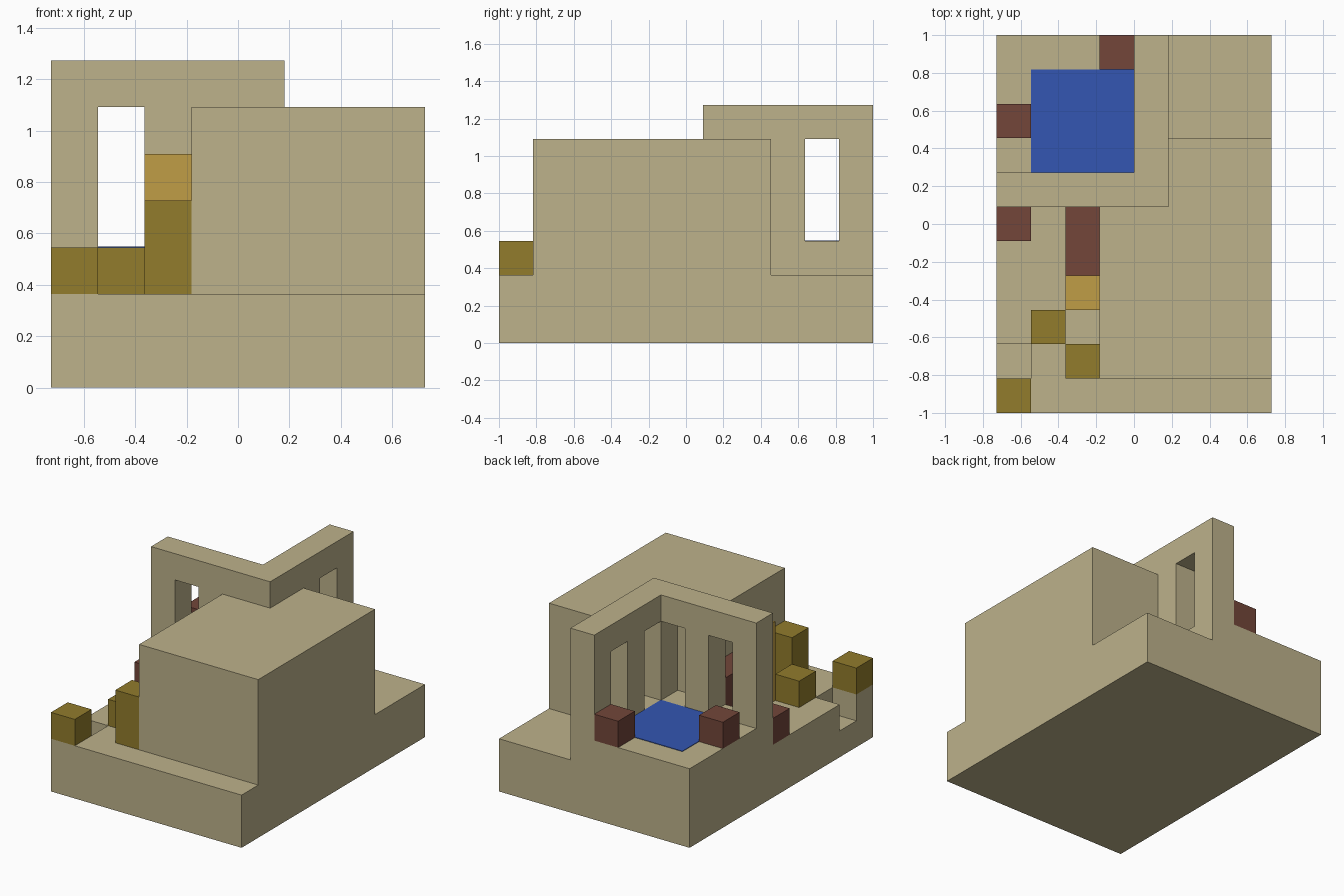
import bpy
import bmesh

cube = bpy.data.objects.get("Cube")
if cube:
    bpy.data.objects.remove(cube, do_unlink=True)

U = 2 / 11            # one block of the building grid
ORIGIN = (4, 5.5)     # grid coordinates of the model centre


def material(name, srgb):
    color = [((c / 255 + 0.055) / 1.055) ** 2.4 for c in srgb] + [1]
    mat = bpy.data.materials.new(name)
    mat.use_nodes = True
    mat.diffuse_color = color
    bsdf = mat.node_tree.nodes["Principled BSDF"]
    bsdf.inputs["Base Color"].default_value = color
    bsdf.inputs["Roughness"].default_value = 0.9
    return mat


def prism(name, outline, z0, z1, mat):
    """Extrude a counter-clockwise footprint, given in grid units."""
    bm = bmesh.new()
    verts = [bm.verts.new(((x - ORIGIN[0]) * U, (y - ORIGIN[1]) * U, z0 * U))
             for x, y in outline]
    bottom = bm.faces.new(verts)
    top = bmesh.ops.extrude_face_region(bm, geom=[bottom])["geom"]
    bmesh.ops.translate(bm, vec=(0, 0, (z1 - z0) * U),
                        verts=[g for g in top if isinstance(g, bmesh.types.BMVert)])
    bmesh.ops.recalc_face_normals(bm, faces=bm.faces)
    mesh = bpy.data.meshes.new(name)
    bm.to_mesh(mesh)
    bm.free()
    mesh.materials.append(mat)
    obj = bpy.data.objects.new(name, mesh)
    bpy.context.collection.objects.link(obj)
    return obj


def box(name, x0, x1, y0, y1, z0, z1, mat):
    return prism(name, [(x0, y0), (x1, y0), (x1, y1), (x0, y1)], z0, z1, mat)


def carve(obj, *bounds):
    """Cut a box-shaped opening out of a part."""
    cutter = box("opening_cutter", *bounds, obj.data.materials[0])
    cutter.hide_render = True
    mod = obj.modifiers.new("opening", "BOOLEAN")
    mod.operation = "DIFFERENCE"
    mod.solver = "EXACT"
    mod.object = cutter
    bpy.context.view_layer.update()
    graph = bpy.context.evaluated_depsgraph_get()
    mesh = bpy.data.meshes.new_from_object(obj.evaluated_get(graph))
    obj.modifiers.clear()
    obj.data = mesh
    bpy.data.objects.remove(cutter, do_unlink=True)


sandstone = material("sandstone", (189, 178, 139))
olive = material("olive", (146, 124, 44))
gold = material("gold", (192, 157, 70))
brick = material("brick_red", (115, 70, 58))
water = material("water_blue", (51, 86, 178))

# Ground slab with a sunken cell on its right edge
base = box("base", 0, 8, 0, 11, 0, 2, sandstone)
carve(base, -1, 1, 1, 2, 1, 3)

# Main house wraps the outside corner of the courtyard wall
prism("house", [(3, 1), (8, 1), (8, 8), (5, 8), (5, 6), (3, 6)], 2, 6, sandstone)

# Raised courtyard and its pool
box("courtyard_floor", 0, 4, 7, 11, 2, 3, sandstone)
box("pool", 1, 4, 7, 10, 3, 3.02, water)

# Tall corner wall with four window openings
wall = prism("courtyard_wall", [(0, 6), (5, 6), (5, 11), (4, 11), (4, 7), (0, 7)],
             2, 7, sandstone)
for x in (1, 3):
    carve(wall, x, x + 1, 5.5, 7.5, 3, 6)
for y in (7, 9):
    carve(wall, 3.5, 5.5, y, y + 1, 3, 6)

# Loose blocks: x, y, length in y, bottom, top
blocks = [
    ("corner_block", 0, 0, 1, 2, 3, olive),
    ("low_block", 1, 2, 1, 2, 3, olive),
    ("tall_block", 2, 1, 1, 2, 4, olive),
    ("gold_pillar", 2, 3, 1, 2, 5, gold),
    ("brick_bench", 2, 4, 2, 2, 4, brick),
    ("brick_step", 0, 5, 1, 2, 3, brick),
    ("courtyard_seat_side", 0, 8, 1, 3, 4, brick),
    ("courtyard_seat_back", 3, 10, 1, 3, 4, brick),
]
for name, x, y, length, z0, z1, mat in blocks:
    box(name, x, x + 1, y, y + length, z0, z1, mat)
